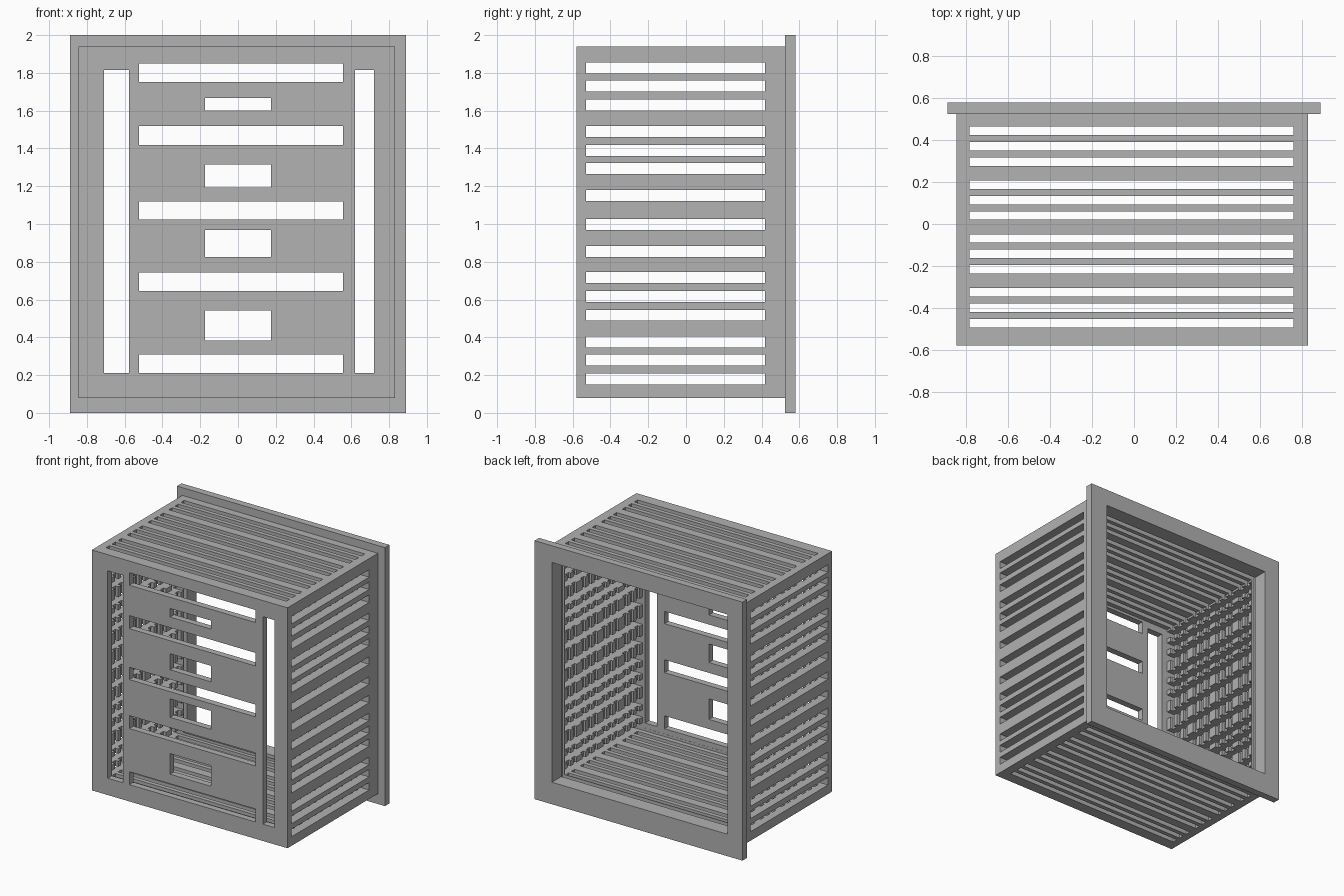
import bpy
import bmesh
from mathutils import Vector

if "Cube" in bpy.data.objects:
    bpy.data.objects.remove(bpy.data.objects["Cube"])

grey = bpy.data.materials.new("plain_grey")
grey.use_nodes = True
grey.diffuse_color = (0.445, 0.445, 0.445, 1)
grey.node_tree.nodes["Principled BSDF"].inputs["Base Color"].default_value = grey.diffuse_color


def boxes(name, spans):
    """One object made of boxes, each given as x, y and z spans."""
    bm = bmesh.new()
    for span in spans:
        verts = bmesh.ops.create_cube(bm, size=1)["verts"]
        low = Vector([s[0] for s in span])
        high = Vector([s[1] for s in span])
        for v in verts:
            v.co = (low + high) / 2 + v.co * (high - low)
    mesh = bpy.data.meshes.new(name)
    bm.to_mesh(mesh)
    bm.free()
    obj = bpy.data.objects.new(name, mesh)
    bpy.context.collection.objects.link(obj)
    mesh.materials.append(grey)
    return obj


def combine(target, tool, operation="DIFFERENCE"):
    """Apply a boolean and remove the helper."""
    tool.hide_render = True
    mod = target.modifiers.new("cut", "BOOLEAN")
    mod.operation = operation
    mod.solver = "EXACT"
    mod.object = tool
    bpy.context.view_layer.objects.active = target
    bpy.ops.object.modifier_apply(modifier=mod.name)
    bpy.data.objects.remove(tool)


# Housing with a wider flange round the open back
housing = boxes("slotted_housing", [((-0.845, 0.83), (-0.58, 0.55), (0.08, 1.94))])
flange = boxes("back_flange", [((-0.89, 0.89), (0.525, 0.58), (0, 2))])
combine(housing, flange, "UNION")

# Hollow inside
combine(housing, boxes("cavity", [((-0.76, 0.742), (-0.53, 1), (0.17, 1.87))]))

# Slots in the top and bottom, which also groove the inside of the side walls
rows = [0.444 - 0.2565 * group - 0.0735 * i for group in range(4) for i in range(3)]
combine(housing, boxes("top_slots", [
    ((-0.785, 0.76), (y - 0.02, y + 0.02), (-1, 3)) for y in rows]))

# Horizontal slots through both sides
side_z = [1.825, 1.73, 1.63, 1.49, 1.39, 1.294, 1.151, 0.997,
          0.854, 0.716, 0.616, 0.517, 0.375, 0.28, 0.179]
combine(housing, boxes("side_slots", [
    ((-2, 2), (-0.529, 0.418), (z - 0.029, z + 0.029)) for z in side_z]))

# Front openings: two tall, five wide, four small
front = (-1, -0.4)
openings = [((-0.709, -0.577), front, (0.21, 1.815)),
            ((0.619, 0.72), front, (0.21, 1.815))]
for z in [(1.753, 1.85), (1.417, 1.518), (1.023, 1.118), (0.644, 0.744), (0.21, 0.31)]:
    openings.append(((-0.524, 0.555), front, z))
for z in [(1.6, 1.666), (1.192, 1.316), (0.824, 0.967), (0.384, 0.543)]:
    openings.append(((-0.175, 0.175), front, z))
combine(housing, boxes("front_openings", openings))
